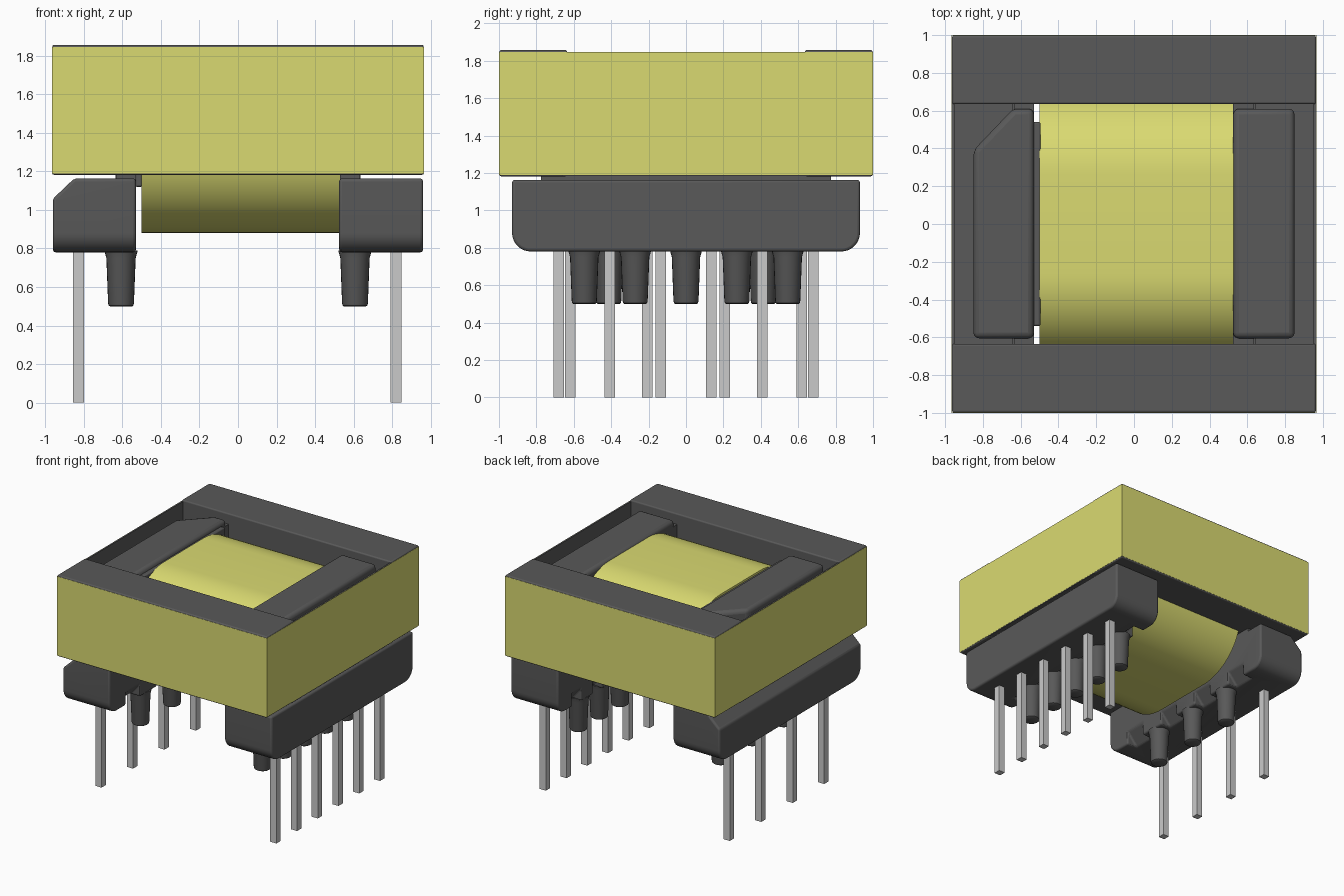
import bpy, bmesh, math
from mathutils import Vector

cube = bpy.data.objects.get("Cube")
if cube:
    bpy.data.objects.remove(cube, do_unlink=True)


def make_material(name, rgb):
    m = bpy.data.materials.new(name)
    m.use_nodes = True
    m.diffuse_color = (*rgb, 1)
    m.node_tree.nodes["Principled BSDF"].inputs["Base Color"].default_value = (*rgb, 1)
    return m


DARK = make_material("dark grey", (0.1, 0.1, 0.1))
TAPE = make_material("yellow tape", (0.7, 0.7, 0.165))
METAL = make_material("pin metal", (0.59, 0.59, 0.59))


def finish(name, bm, mat, bevel=0, segments=3):
    bmesh.ops.recalc_face_normals(bm, faces=bm.faces)
    mesh = bpy.data.meshes.new(name)
    bm.to_mesh(mesh)
    bm.free()
    mesh.materials.append(mat)
    ob = bpy.data.objects.new(name, mesh)
    bpy.context.collection.objects.link(ob)
    if bevel:
        mod = ob.modifiers.new("Rounding", 'BEVEL')
        mod.width, mod.segments, mod.limit_method = bevel, segments, 'ANGLE'
    return ob


def smooth(ob, angle=35):
    bpy.ops.object.select_all(action='DESELECT')
    ob.select_set(True)
    bpy.context.view_layer.objects.active = ob
    bpy.ops.object.shade_smooth_by_angle(angle=math.radians(angle))


def add_prism(bm, points, place, lo, hi):
    """Extrude a closed outline from lo to hi; place maps (u, v, w) to a position."""
    rings = [[bm.verts.new(place(u, v, w)) for u, v in points] for w in (lo, hi)]
    bm.faces.new(rings[0])
    bm.faces.new(rings[1])
    n = len(points)
    for i in range(n):
        j = (i + 1) % n
        bm.faces.new((rings[0][i], rings[0][j], rings[1][j], rings[1][i]))


def rect(a, b, c, d):
    return [(a, c), (b, c), (b, d), (a, d)]


def along_x(u, v, w): return Vector((w, u, v))
def along_y(u, v, w): return Vector((u, w, v))
def along_z(u, v, w): return Vector((u, v, w))


def box(name, x, y, z, mat, bevel=0):
    bm = bmesh.new()
    add_prism(bm, rect(*x, *y), along_z, *z)
    ob = finish(name, bm, mat, bevel)
    if bevel:
        smooth(ob)
    return ob


# Core: end bars, side legs and the centre leg
for name, s in (("front", -1), ("back", 1)):
    y = sorted((s * 0.635, s * 0.998))
    box("core_" + name + "_bar", (-0.963, 0.963), y, (1.182, 1.857), DARK, 0.01)
for name, s in (("right", -1), ("left", 1)):
    x = sorted((s * 0.64, s * 0.963))
    box("core_" + name + "_leg", x, (-0.66, 0.66), (1.184, 1.6), DARK)
    x = sorted((s * 0.95, s * 0.963))
    box("core_" + name + "_wall", x, (-0.66, 0.66), (1.5, 1.847), DARK)
box("core_centre_leg", (-0.4, 0.4), (-0.66, 0.66), (1.2, 1.5), DARK)

# Tape band wrapped around the core
bm = bmesh.new()
for s in (-1, 1):
    add_prism(bm, rect(*sorted((s * 0.9635, s * 0.965)), -1, 1), along_z, 1.19, 1.846)
    add_prism(bm, rect(-0.9635, 0.9635, *sorted((s * 0.9985, s))), along_z, 1.19, 1.846)
finish("tape_band", bm, TAPE)

# Taped winding: flat top and bottom with broad round sides
outline = []
for side, start in ((1, -0.5), (-1, 0.5)):
    for i in range(33):
        a = math.pi * (start + i / 32)
        outline.append((side * 0.26 + 0.463 * math.cos(a), 1.343 + 0.463 * math.sin(a)))
bm = bmesh.new()
add_prism(bm, outline, along_x, -0.5, 0.528)
smooth(finish("winding", bm, TAPE))

# Bobbin, pins and standoffs on each side
pin_spacing = {-1: (4, 0.413, 0.828), 1: (6, 0.272, 0.82)}
for name, s in (("right", -1), ("left", 1)):
    count, step, pin_x = pin_spacing[s]
    pin_ys = [(i - (count - 1) / 2) * step for i in range(count)]
    inner = 0.53 if s < 0 else 0.525

    # Lower flange with rounded bottom corners
    side = [(-0.93, 1.163)]
    for i in range(9):
        a = math.pi + math.pi / 2 * i / 8
        side.append((-0.83 + 0.1 * math.cos(a), 0.88 + 0.1 * math.sin(a)))
    side += [(-y, z) for y, z in reversed(side)]
    bm = bmesh.new()
    add_prism(bm, side, along_x, *sorted((s * inner, s * 0.96)))
    if s < 0:
        # Sloped edge marking the first-pin side
        bmesh.ops.bisect_plane(bm, geom=bm.verts[:] + bm.edges[:] + bm.faces[:],
                               plane_co=(-0.85, 0, 1.163), plane_no=(-1, 0, 1.05),
                               clear_outer=True)
        bmesh.ops.holes_fill(bm, edges=[e for e in bm.edges if e.is_boundary])
    flange = finish(name + "_lower_flange", bm, DARK)

    # Sloped wire slots facing the winding
    bm = bmesh.new()
    wedge = [(s * 0.5, 0.76), (s * 0.645, 0.76), (s * 0.5, 0.93)]
    for y in pin_ys:
        add_prism(bm, wedge, along_y, y - step * 0.22, y + step * 0.22)
    cutter = finish(name + "_slot_cutter", bm, DARK)
    cutter.hide_render = True
    cutter.hide_viewport = True
    cut = flange.modifiers.new("Wire slots", 'BOOLEAN')
    cut.operation, cut.object, cut.solver = 'DIFFERENCE', cutter, 'EXACT'
    mod = flange.modifiers.new("Rounding", 'BEVEL')
    mod.width, mod.segments, mod.limit_method = 0.015, 3, 'ANGLE'
    smooth(flange)

    # Upper flange, with one corner clipped on the first-pin side
    top = rect(inner, 0.85, -0.605, 0.61)
    if s < 0:
        top[2:3] = [(0.85, 0.39), (0.64, 0.61)]
    bm = bmesh.new()
    add_prism(bm, [(s * x, y) for x, y in top], along_z, 1.615, 1.82)
    smooth(finish(name + "_upper_flange", bm, DARK, 0.03))

    # Cheek joining the flanges, and the foot strip beneath the core
    box(name + "_cheek", sorted((s * inner, s * 0.635)), (-0.634, 0.634), (1.1, 1.77), DARK)
    box(name + "_foot_strip", sorted((s * 0.53, s * 0.63)), (-0.775, 0.775), (1.13, 1.186), DARK)
    if s < 0:
        box(name + "_inner_lip", (-0.535, -0.495), (-0.54, 0.54), (1.12, 1.79), DARK, 0.01)

    # Square pins
    bm = bmesh.new()
    for y in pin_ys:
        add_prism(bm, rect(s * pin_x - 0.028, s * pin_x + 0.028, y - 0.028, y + 0.028),
                  along_z, 0, 0.85)
    finish(name + "_pins", bm, METAL)

    # Tapered standoff pegs between the pins, turned from a profile
    bm = bmesh.new()
    profile = [(0.055, 0.498), (0.064, 0.504), (0.067, 0.515), (0.076, 0.75), (0.087, 0.79)]
    for y in [(a + b) / 2 for a, b in zip(pin_ys, pin_ys[1:])]:
        rings = [[bm.verts.new((s * 0.607 + r * math.cos(math.tau * k / 24),
                                y + r * math.sin(math.tau * k / 24), z))
                  for k in range(24)] for r, z in profile]
        bm.faces.new(rings[0])
        bm.faces.new(rings[-1])
        for lo, hi in zip(rings, rings[1:]):
            for k in range(24):
                j = (k + 1) % 24
                bm.faces.new((lo[k], lo[j], hi[j], hi[k]))
    smooth(finish(name + "_standoffs", bm, DARK))
